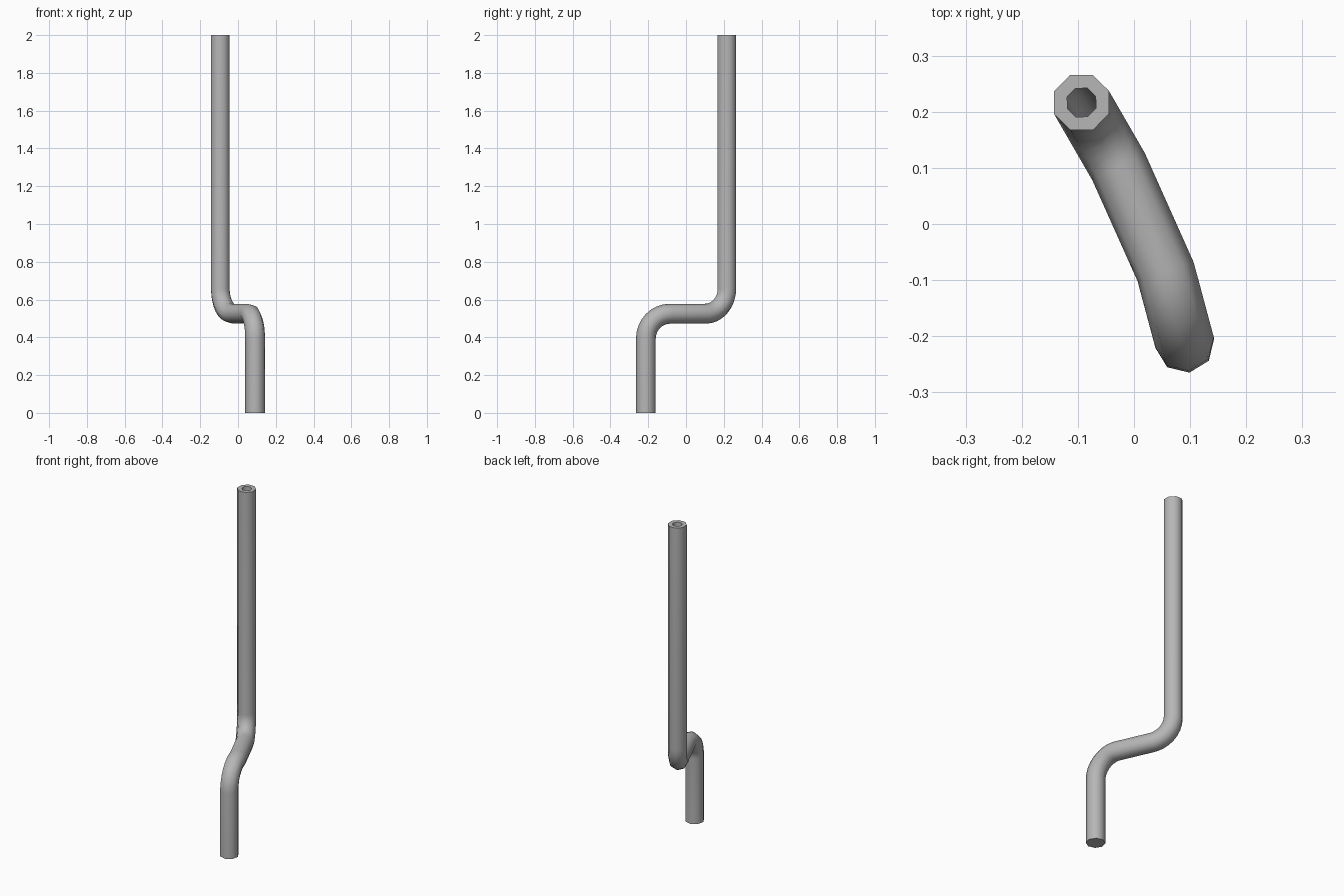
import bpy, bmesh
from math import pi, sin, cos, radians
from mathutils import Vector

if "Cube" in bpy.data.objects:
    bpy.data.objects.remove(bpy.data.objects["Cube"])

SIDES, R_OUT, R_IN = 8, 0.053, 0.0275
BEND, MID_Z = 0.132, 0.525
STEPS = 8
low, high = Vector((0.0905, -0.2125, 0)), Vector((-0.0935, 0.2165, 0))
UP = Vector((0, 0, 1))
h1 = Vector((cos(radians(105)), sin(radians(105)), 0))
h2 = Vector((cos(radians(120)), sin(radians(120)), 0))

# Centre line as (position, tangent): leg, bend, straight sideways run, bend, long leg
path = [(low, UP)]
run = (high - h2 * BEND) - (low + h1 * BEND)
run.normalize()
for i in range(STEPS + 1):
    a = pi / 2 * i / STEPS
    t = (h1 + run).normalized() if i == STEPS else h1
    path.append((low + h1 * BEND * (1 - cos(a)) + UP * (MID_Z - BEND + BEND * sin(a)),
                 t * sin(a) + UP * cos(a)))
for i in range(STEPS + 1):
    a = pi / 2 * i / STEPS
    t = (h2 + run).normalized() if i == 0 else h2
    path.append((high - h2 * BEND * (1 - sin(a)) + UP * (MID_Z + BEND * (1 - cos(a))),
                 t * cos(a) + UP * sin(a)))
path.append((high + UP * 2, UP))

# Sweep an octagonal outer wall and bore with a transported frame
bm = bmesh.new()
normal = Vector((cos(radians(9)), sin(radians(9)), 0))
prev = UP
rings = []
for pos, tan in path:
    normal = prev.rotation_difference(tan) @ normal
    prev = tan
    side = tan.cross(normal)
    rings.append([[bm.verts.new(pos + (normal * cos(k * 2*pi / SIDES) + side * sin(k * 2*pi / SIDES)) * r)
                   for k in range(SIDES)] for r in (R_OUT, R_IN)])


def bridge(a, b):
    for k in range(SIDES):
        n = (k + 1) % SIDES
        bm.faces.new((a[k], a[n], b[n], b[k]))


for a, b in zip(rings, rings[1:]):
    bridge(a[0], b[0])
    bridge(b[1], a[1])
# Open annular top, closed bottom
bridge(rings[-1][0], rings[-1][1])
bm.faces.new(rings[0][0][::-1])

mesh = bpy.data.meshes.new("bent_tube")
bm.to_mesh(mesh)
bm.free()
tube = bpy.data.objects.new("bent_tube", mesh)
bpy.context.collection.objects.link(tube)

# Darker grey finish
grey = bpy.data.materials.new("dark_grey")
grey.diffuse_color = (0.47, 0.47, 0.47, 1)
grey.use_nodes = True
grey.node_tree.nodes["Principled BSDF"].inputs["Base Color"].default_value = grey.diffuse_color
mesh.materials.append(grey)

bpy.context.view_layer.objects.active = tube
tube.select_set(True)
bpy.ops.object.shade_smooth_by_angle(angle=radians(50))
